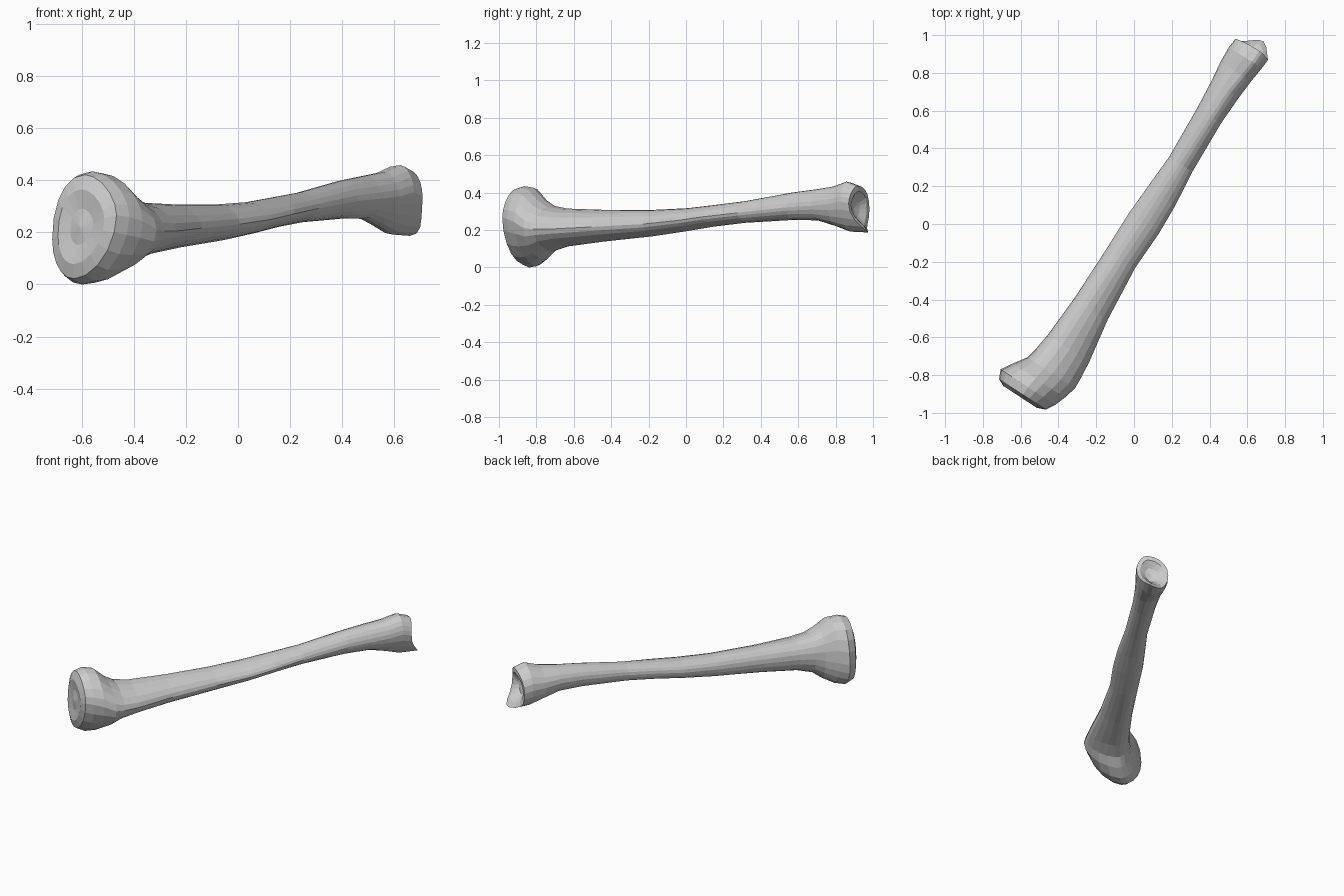
import bpy, bmesh, math
from mathutils import Vector

if "Cube" in bpy.data.objects:
    bpy.data.objects.remove(bpy.data.objects["Cube"])

AXIS = Vector((0.546, 0.838, 0))      # along the shaft
SIDE = Vector((0.838, -0.546, 0))     # towards the front crest
Q = 5                                 # segments per quarter section
N = 4 * Q

# Sections: distance along axis, back edge, crest edge, bottom, top
SECTIONS = [
    (-1.078, -.150, .145, .025, .425),
    (-1.03, -.172, .173, .003, .438),
    (-.97, -.135, .195, .01, .43),
    (-.90, -.088, .213, .045, .37),
    (-.84, -.075, .21, .088, .336),
    (-.74, -.062, .2, .115, .318),
    (-.5, -.05, .16, .142, .311),
    (-.19, -.05, .132, .17, .311),
    (.03, -.054, .138, .198, .32),
    (.2, -.047, .13, .222, .337),
    (.4, -.038, .108, .242, .358),
    (.7, -.055, .095, .257, .404),
    (.86, -.07, .1, .255, .422),
    (.97, -.085, .107, .225, .436),
    (1.06, -.09, .117, .195, .462),
    (1.115, -.085, .12, .19, .44),
]


def clamp(v):
    return max(0, min(1, v))


def make_ring(bm, t, s0, s1, z0, z1):
    """Closed section of four elliptical quarters, skewed near the joints."""
    knee, ankle = clamp((-.8 - t) / .25), clamp((t - .85) / .2)
    low_s = .03 - .08 * knee - .01 * ankle
    top_s = .03 - .03 * knee + .025 * ankle
    back_z = z0 + (z1 - z0) * (.5 - .12 * knee)
    crest_z = z0 + (z1 - z0) * (.46 + .15 * knee + .15 * ankle)
    ring = []
    for i in range(N):
        c, s = math.cos(math.tau * i / N), math.sin(math.tau * i / N)
        mid, end = (top_s, z1) if s > 0 else (low_s, z0)
        edge, ze = (s1, crest_z) if c > 0 else (s0, back_z)
        p = 1.12 if c > 0 else .95        # crest side is more pointed
        co = AXIS * t + SIDE * (mid + (edge - mid) * abs(c) ** p)
        co.z = ze + (end - ze) * abs(s) ** p
        ring.append(bm.verts.new(co))
    return ring


def inset_ring(bm, ring, scale, shift):
    """Smaller copy of an end ring, moved along the shaft."""
    mid = sum((v.co for v in ring), Vector()) / N
    return [bm.verts.new(mid + (v.co - mid) * scale + AXIS * shift) for v in ring]


bm = bmesh.new()
rings = [make_ring(bm, *sec) for sec in SECTIONS]

# Upper joint surface, slightly dished
plateau = inset_ring(bm, rings[0], .72, -.018)
dish = inset_ring(bm, rings[0], .35, -.008)

# Lower joint surface: hollow, with a spur at the bottom of the rim
hollow = inset_ring(bm, rings[-1], .75, 0)
hollow_floor = inset_ring(bm, rings[-1], .4, -.02)
for ring, reach in ((rings[-1], .07), (hollow, .045)):
    for i, v in enumerate(ring):
        down = max(0, -math.sin(math.tau * (i - .8) / N))
        up = max(0, math.sin(math.tau * i / N))
        v.co += AXIS * (reach * down ** 4 + .015 * up ** 2)

# Skin the whole bone and close both ends
loops = [dish, plateau] + rings + [hollow, hollow_floor]
for a, b in zip(loops, loops[1:]):
    for i in range(N):
        j = (i + 1) % N
        bm.faces.new((a[i], a[j], b[j], b[i]))
for ring in (dish, hollow_floor):
    centre = inset_ring(bm, ring, 0, -.01)
    for i in range(N):
        bm.faces.new((ring[i], ring[(i + 1) % N], centre[0]))
    bmesh.ops.delete(bm, geom=centre[1:], context='VERTS')
bmesh.ops.recalc_face_normals(bm, faces=bm.faces[:])

# Rest the bone on the ground
low = min(v.co.z for v in bm.verts)
bmesh.ops.translate(bm, verts=bm.verts[:], vec=(0, 0, -low))

mesh = bpy.data.meshes.new("shin_bone")
bm.to_mesh(mesh)
bm.free()
bone = bpy.data.objects.new("shin_bone", mesh)
bpy.context.collection.objects.link(bone)
